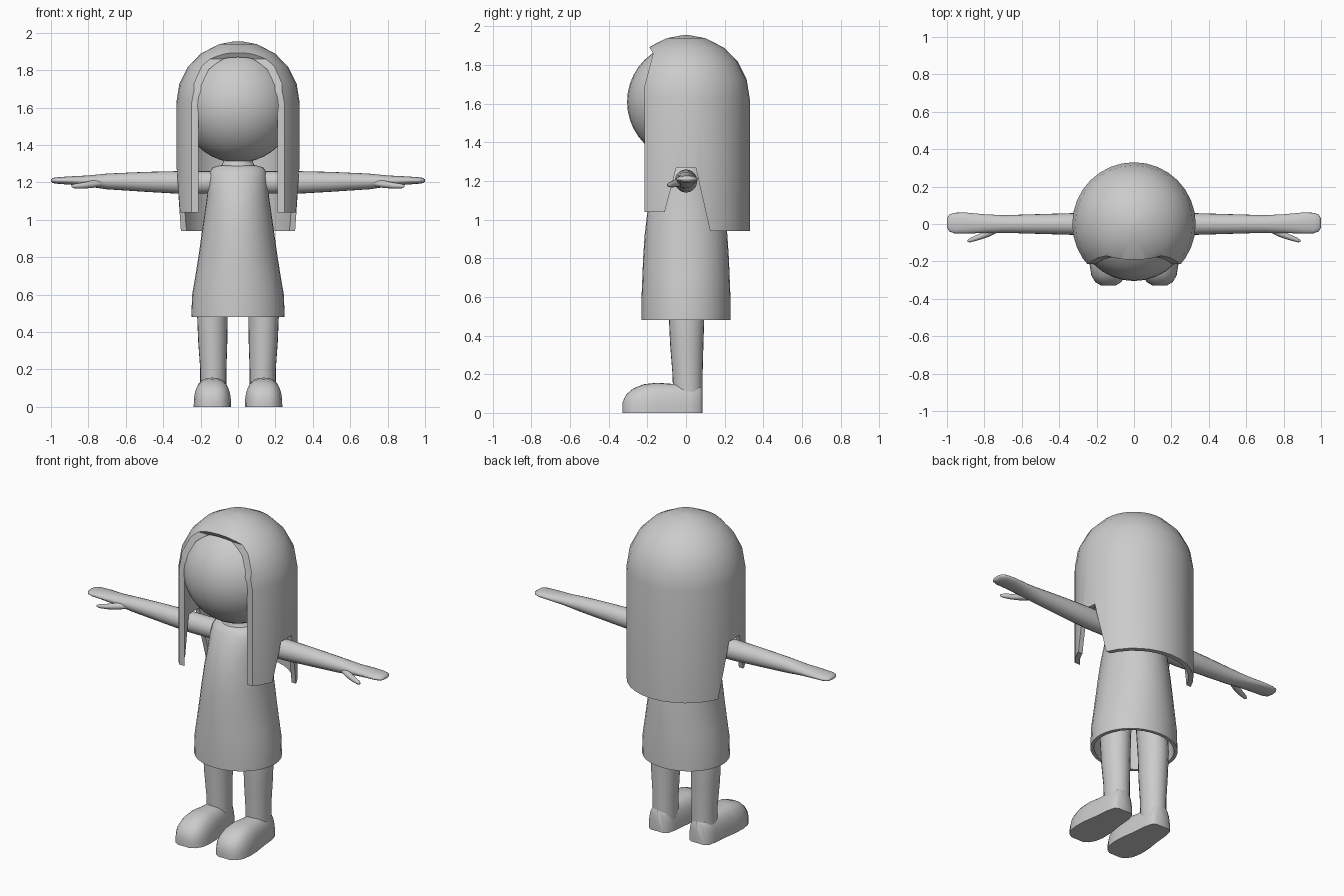
import bpy, bmesh, math
from mathutils import Vector

if "Cube" in bpy.data.objects:
    bpy.data.objects.remove(bpy.data.objects["Cube"])

grey = bpy.data.materials.new("plain_grey")
grey.diffuse_color = (0.6, 0.6, 0.6, 1)
grey.use_nodes = True
grey.node_tree.nodes["Principled BSDF"].inputs["Base Color"].default_value = grey.diffuse_color


def finish(name, bm, angle=40):
    bmesh.ops.recalc_face_normals(bm, faces=bm.faces[:])
    me = bpy.data.meshes.new(name)
    bm.to_mesh(me)
    bm.free()
    ob = bpy.data.objects.new(name, me)
    bpy.context.collection.objects.link(ob)
    me.materials.append(grey)
    bpy.ops.object.select_all(action='DESELECT')
    ob.select_set(True)
    bpy.context.view_layer.objects.active = ob
    bpy.ops.object.shade_smooth_by_angle(angle=math.radians(angle))
    return ob


def loft(name, rings, angle=40):
    """Skin a list of rings of points and cap both ends."""
    bm = bmesh.new()
    vs = [[bm.verts.new(p) for p in r] for r in rings]
    n = len(vs[0])
    for a, b in zip(vs, vs[1:]):
        for i in range(n):
            j = (i + 1) % n
            bm.faces.new((a[i], a[j], b[j], b[i]))
    bm.faces.new(vs[0])
    bm.faces.new(vs[-1])
    return finish(name, bm, angle)


def circle(n):
    return [(math.cos(2 * math.pi * i / n), math.sin(2 * math.pi * i / n)) for i in range(n)]


def upright(x, y, z, rx, ry, n=32):
    return [(x + rx * c, y + ry * s, z) for c, s in circle(n)]


def sideways(side, x, y, z, ry, rz, n=20):
    return [(side * x, y + ry * c, z + rz * s) for c, s in circle(n)]


def foot_ring(x, y, w, h, n=16):
    pts = []
    for i in range(n + 1):
        a = math.pi * i / n
        c, s = math.cos(a), max(0.0, math.sin(a))
        pts.append((x + w * math.copysign(abs(c) ** 0.75, c), y, h * s ** 0.75))
    return pts


# Head
bm = bmesh.new()
bmesh.ops.create_uvsphere(bm, u_segments=32, v_segments=20, radius=0.305)
bmesh.ops.translate(bm, verts=bm.verts[:], vec=(0, 0, 1.61))
finish("head", bm)

# Neck flaring into the shoulders
loft("neck", [upright(0, 0, z, rx, ry) for z, rx, ry in
              [(1.22, 0.13, 0.1), (1.275, 0.115, 0.09), (1.295, 0.085, 0.08),
               (1.32, 0.075, 0.075), (1.38, 0.075, 0.075)]])

# Dress, hollow under the hem
loft("dress", [upright(0, 0, z, rx, ry) for z, rx, ry in
               [(0.8, 0.18, 0.19), (0.6, 0.22, 0.205), (0.48, 0.23, 0.21),
                (0.48, 0.25, 0.23), (0.6, 0.245, 0.23), (0.7, 0.228, 0.226),
                (0.8, 0.212, 0.222), (0.92, 0.195, 0.214), (1.04, 0.178, 0.2),
                (1.13, 0.165, 0.175), (1.21, 0.16, 0.145), (1.255, 0.152, 0.118),
                (1.28, 0.135, 0.1), (1.29, 0.1, 0.08)]], 50)

# Hair shell, turned around the vertical axis
dome = [(math.radians(a)) for a in (0, 18, 36, 53, 72, 87)]
outer = [(0.33, 0.94)] + [(0.33 * math.cos(a), 1.625 + 0.33 * math.sin(a)) for a in dome]
inner = [(0.302, 0.94)] + [(0.302 * math.cos(a), 1.625 + 0.302 * math.sin(a)) for a in dome]
bm = bmesh.new()
rings = [[bm.verts.new(p) for p in upright(0, 0, z, r, r)] for r, z in inner[::-1] + outer]
for a, b in zip(rings, rings[1:]):
    for i in range(32):
        j = (i + 1) % 32
        bm.faces.new((a[i], a[j], b[j], b[i]))
bm.faces.new(rings[0])
bm.faces.new(rings[-1])
hair = finish("hair", bm)

# Cutter for the face opening, the front locks and the arm notches
outline = [(-0.5, 0.8), (-0.5, 2.1), (-0.2, 2.1), (-0.195, 1.9), (-0.17, 1.86),
           (-0.215, 1.69), (-0.215, 1.04), (-0.11, 1.04), (-0.05, 1.27),
           (0.05, 1.27), (0.125, 0.94), (0.13, 0.8)]
bm = bmesh.new()
face = bm.faces.new([bm.verts.new((-0.6, y, z)) for y, z in outline])
ext = bmesh.ops.extrude_face_region(bm, geom=[face])
bmesh.ops.translate(bm, vec=(1.2, 0, 0),
                    verts=[v for v in ext["geom"] if isinstance(v, bmesh.types.BMVert)])
cutter = finish("hair_cutter", bm)
cutter.hide_render = True
bpy.ops.object.select_all(action='DESELECT')
hair.select_set(True)
bpy.context.view_layer.objects.active = hair
mod = hair.modifiers.new("cut", 'BOOLEAN')
mod.operation = 'DIFFERENCE'
mod.solver = 'EXACT'
mod.object = cutter
bpy.ops.object.modifier_apply(modifier=mod.name)
bpy.data.objects.remove(cutter)
bpy.ops.object.shade_smooth_by_angle(angle=math.radians(40))

for side, label in ((-1, "right"), (1, "left")):
    # Arm with a flattened hand
    loft(label + "_arm", [sideways(side, *r) for r in
         [(0.1, 0, 1.2, 0.055, 0.06), (0.33, 0, 1.2, 0.058, 0.06),
          (0.5, 0, 1.203, 0.053, 0.053), (0.7, 0, 1.205, 0.047, 0.042),
          (0.8, 0.002, 1.207, 0.05, 0.03), (0.9, 0.005, 1.21, 0.056, 0.022),
          (0.96, 0.005, 1.21, 0.055, 0.018), (0.988, 0.005, 1.21, 0.045, 0.014),
          (1.0, 0.005, 1.21, 0.025, 0.006)]], 60)
    # Thumb
    loft(label + "_thumb", [sideways(side, *r, 12) for r in
         [(0.72, -0.025, 1.197, 0.015, 0.015), (0.78, -0.048, 1.19, 0.022, 0.02),
          (0.83, -0.07, 1.183, 0.016, 0.016), (0.875, -0.086, 1.18, 0.012, 0.012),
          (0.89, -0.092, 1.18, 0.005, 0.005)]], 60)
    # Leg
    loft(label + "_leg", [upright(side * x, y, z, rx, ry, 24) for x, y, z, rx, ry in
         [(0.132, 0.01, 0.05, 0.07, 0.075), (0.132, 0.008, 0.2, 0.07, 0.078),
          (0.135, 0.004, 0.35, 0.078, 0.086), (0.137, 0.003, 0.5, 0.082, 0.092),
          (0.12, 0.0, 0.82, 0.085, 0.1)]])
    # Foot with a flat sole
    loft(label + "_foot", [foot_ring(side * 0.137, *r) for r in
         [(0.085, 0.045, 0.13), (0.07, 0.065, 0.145), (0.02, 0.078, 0.155),
          (-0.07, 0.086, 0.15), (-0.15, 0.098, 0.156), (-0.22, 0.1, 0.148),
          (-0.275, 0.091, 0.125), (-0.31, 0.07, 0.095), (-0.328, 0.04, 0.055)]], 60)
